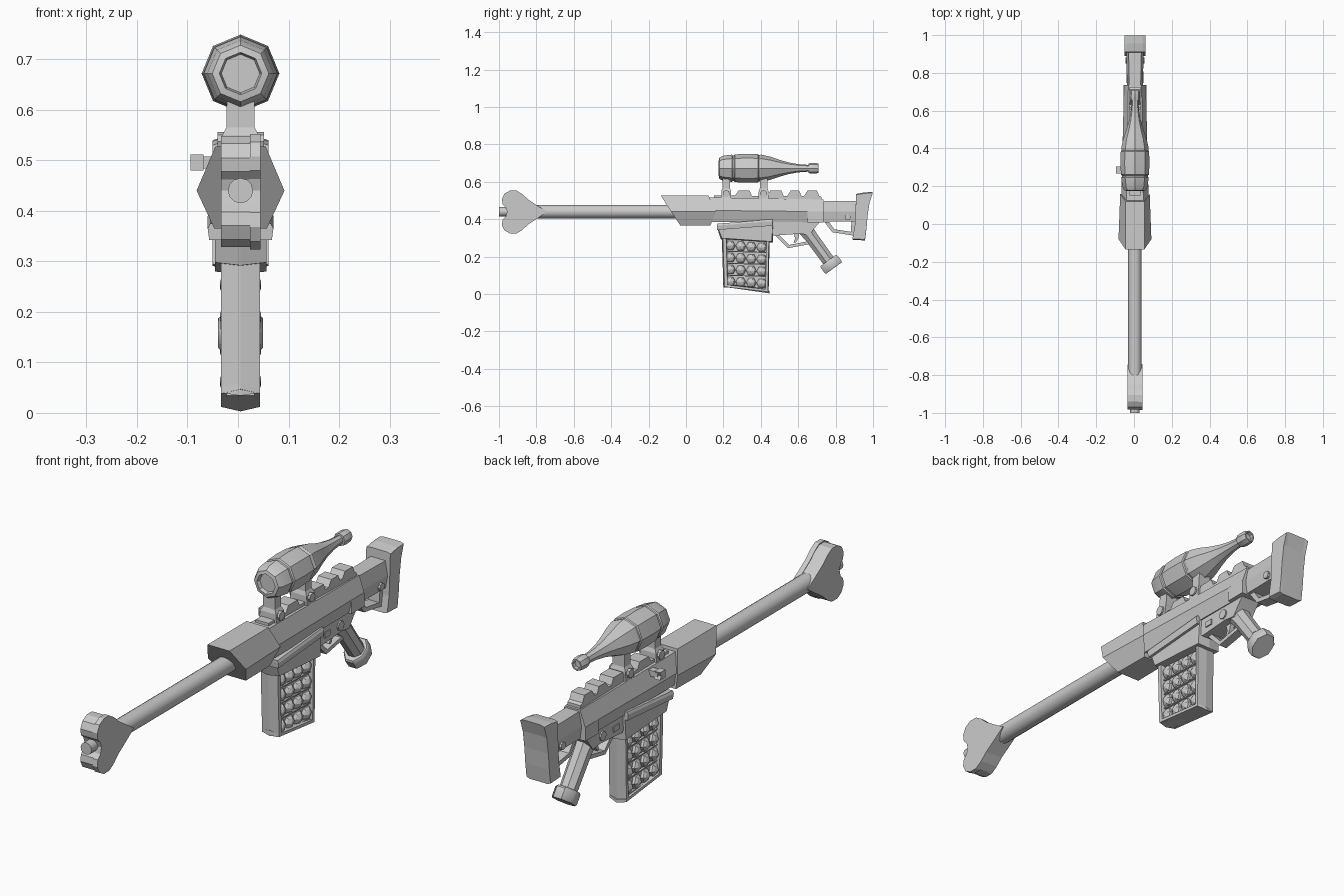
import bpy, bmesh, math
from mathutils import Vector

XC = 0.005  # centre line of the model


def finish(name, bm, smooth=False):
    bmesh.ops.recalc_face_normals(bm, faces=bm.faces)
    me = bpy.data.meshes.new(name)
    bm.to_mesh(me)
    bm.free()
    ob = bpy.data.objects.new(name, me)
    bpy.context.collection.objects.link(ob)
    if smooth:
        bpy.ops.object.select_all(action='DESELECT')
        ob.select_set(True)
        bpy.context.view_layer.objects.active = ob
        bpy.ops.object.shade_smooth_by_angle(angle=math.radians(35))
    return ob


def loft(name, rings, smooth=False):
    """Skin a list of equal-length point rings and cap the ends."""
    bm = bmesh.new()
    vs = [[bm.verts.new(p) for p in r] for r in rings]
    n = len(vs[0])
    for a, b in zip(vs, vs[1:]):
        for i in range(n):
            bm.faces.new((a[i], a[(i + 1) % n], b[(i + 1) % n], b[i]))
    bm.faces.new(vs[0])
    bm.faces.new(vs[-1])
    return finish(name, bm, smooth)


def prism(name, yz, x0, x1):
    return loft(name, [[(x, y, z) for y, z in yz] for x in (x0, x1)])


def plate(name, yz, half, ridge):
    """Side profile across the width, grown by `ridge` along the centre line."""
    cy = sum(p[0] for p in yz) / len(yz)
    cz = sum(p[1] for p in yz) / len(yz)
    mid = [(XC, y + math.copysign(ridge, y - cy), z + math.copysign(ridge, z - cz)) for y, z in yz]
    return loft(name, [[(XC - half, y, z) for y, z in yz], mid,
                       [(XC + half, y, z) for y, z in yz]])


def lathe(name, prof, origin, axis, sides=8, phase=0.0, sx=1.0, smooth=True):
    """Revolve (distance, radius) pairs about an axis."""
    ax = Vector(axis).normalized()
    u = Vector((1, 0, 0)) if abs(ax.x) < 0.9 else Vector((0, 1, 0))
    u = (u - ax * u.dot(ax)).normalized()
    v = ax.cross(u)
    rings = []
    for d, r in prof:
        c = Vector(origin) + ax * d
        rings.append([c + u * (r * sx * math.cos(phase + 2 * math.pi * i / sides))
                      + v * (r * math.sin(phase + 2 * math.pi * i / sides)) for i in range(sides)])
    return loft(name, rings, smooth)


def hexring(levels):
    """Six-sided section from top, middle and bottom (y, z, half width)."""
    (yt, zt, wt), (ym, zm, wm), (yb, zb, wb) = levels
    return [(XC - wt, yt, zt), (XC + wt, yt, zt), (XC + wm, ym, zm),
            (XC + wb, yb, zb), (XC - wb, yb, zb), (XC - wm, ym, zm)]


# Barrel, muzzle tip and heart-shaped muzzle brake
lathe("barrel", [(0, .036), (.78, .036)], (XC, -.80, .44), (0, 1, 0), 16)
lathe("muzzle_tip", [(0, .025), (.08, .025)], (XC, -1, .44), (0, 1, 0), 12)
half_heart = [(-.955, .44), (-.962, .462), (-.978, .478), (-.982, .505), (-.968, .533),
              (-.94, .548), (-.905, .548), (-.875, .53), (-.845, .503), (-.79, .467)]
heart = half_heart + [(-.745, .44)] + [(y, .876 - z) for y, z in half_heart[:0:-1]]
prism("muzzle_brake", heart, -.034, .026)
prism("muzzle_brake_rim", [(-.87 + (y + .87) * 1.02, .438 + (z - .438) * 1.04) for y, z in heart], .024, .045)

# Handguard, receiver and stock
loft("handguard", [hexring([(-.135, .527, .05), (-.08, .44, .087), (-.03, .365, .052)]),
                   hexring([(.12, .527, .05), (.16, .44, .078), (.13, .365, .05)])])
loft("receiver", [hexring([(.10, .517, .045), (.10, .447, .073), (.10, .385, .05)]),
                  hexring([(.735, .505, .035), (.735, .44, .058), (.735, .383, .045)])])
prism("receiver_rear_block", [(.65, .44), (.735, .44), (.735, .383), (.65, .383)], XC - .06, XC + .06)
loft("stock_tube", [hexring([(.72, .498, .03), (.72, .44, .042), (.72, .388, .035)]),
                    hexring([(.93, .498, .034), (.93, .44, .046), (.93, .388, .038)])])
lathe("stock_pin", [(-.05, .016), (.05, .016)], (XC, .865, .41), (1, 0, 0), 8)
strut = [(.74, .385), (.782, .33), (.91, .31), (.91, .328), (.793, .346), (.765, .385)]
prism("stock_lower_strut", strut, XC - .025, XC + .025)
prism("stock_rear_strut", [(.885, .39), (.92, .39), (.91, .315), (.88, .32)], XC - .025, XC + .025)
butt = [(.91, .535), (.955, .543), (.998, .545), (.981, .49), (.971, .42), (.965, .35),
        (.957, .286), (.89, .29), (.902, .36), (.906, .44)]
loft("butt_pad", [[(XC + s * w, y, .415 + (z - .415) * k) for y, z in butt]
                  for s, w, k in ((-1, .055, .96), (-1, .04, 1), (1, .04, 1), (1, .055, .96))])

# Scalloped top rail
rail = [(.15, .50), (.15, .527), (.26, .527), (.28, .55)]
for a, b in ((.28, .34), (.45, .51), (.56, .605), (.65, .70)):
    rail += [(a - .018, .525), (a, .552), (b, .552), (b + .012, .525)]
rail = rail[:3] + rail[4:] + [(.725, .518), (.725, .49)]
prism("top_rail", rail, XC - .03, XC + .03)

# Scope mounts with cross bolts
for i, y in enumerate((.215, .415)):
    leg = [(-.024, -.028, .61), (.024, .028, .61)]
    loft(f"scope_mount_{i + 1}", [
        [(XC + sx * w, y + sy * d, z) for sx, sy in ((-1, -1), (1, -1), (1, 1), (-1, 1))]
        for z, w, d in ((.51, .04, .027), (.55, .036, .026), (.565, .028, .02), (.625, .027, .02))])
    lathe(f"mount_bolt_{i + 1}", [(-.046, .019), (.046, .019)], (XC, y, .537), (1, 0, 0), 8)

# Bottle-shaped scope with two raised bands
bottle = [(.19, .038), (.175, .042), (.178, .056), (.195, .066), (.245, .073), (.249, .069), (.257, .069),
          (.261, .074), (.32, .077), (.385, .075), (.389, .071), (.397, .071), (.401, .073),
          (.45, .062), (.50, .045), (.55, .031), (.60, .022), (.655, .018), (.655, .026),
          (.67, .028), (.70, .027), (.708, .024), (.708, .018), (.695, .016)]
lathe("bottle_scope", bottle, (XC, 0, .672), (0, 1, 0), 8)

# Magazine well
loft("magazine_well_lip", [
    [(XC - w, .165 + d, zf), (XC + w, .165 + d, zf), (XC + w, .463, zr), (XC - w, .463, zr)]
    for w, d, zf, zr in ((.06, .0, .375, .40), (.065, .0, .365, .39), (.062, .002, .342, .365))])
plate("magazine_well", [(.172, .35), (.192, .298), (.458, .28), (.465, .38)], .051, .006)

# Magazine frame, inner core and rows of pointed rounds
plate("magazine_front", [(.197, .30), (.215, .30), (.222, .04), (.206, .04)], .039, .006)
plate("magazine_rear", [(.430, .29), (.443, .29), (.438, .02), (.425, .02)], .039, .004)
plate("magazine_floor", [(.206, .05), (.438, .024), (.438, .012), (.206, .038)], .039, .009)
prism("magazine_core", [(.21, .30), (.435, .29), (.43, .02), (.212, .04)], XC - .019, XC + .019)
for s, side in ((1, "right"), (-1, "left")):
    for r in range(4):
        z = .258 - r * .064
        prism(f"round_shelf_{side}_{r + 1}", [(.21, z - .027), (.43, z - .034), (.43, z - .039), (.21, z - .032)],
              XC, XC + s * .028)
        for c in range(4):
            lathe(f"round_{side}_{r + 1}_{c + 1}", [(0, .028), (.010, .028), (.018, .020), (.026, .003)],
                  (XC + s * .015, .238 + c * .056, z - c * .003), (s, -.25, 0), 6, smooth=False)

# Trigger housing, guard, trigger and pins
prism("trigger_housing", [(.45, .395), (.72, .39), (.69, .355), (.66, .315), (.61, .322), (.47, .312), (.45, .33)],
      XC - .042, XC + .042)
guard = [(.475, .315), (.545, .245), (.655, .265), (.675, .32), (.655, .32), (.64, .279), (.551, .262), (.50, .315)]
prism("trigger_guard", guard, XC - .018, XC + .018)
prism("trigger", [(.575, .325), (.605, .325), (.60, .295), (.585, .272), (.575, .275), (.584, .298)],
      XC - .01, XC + .01)
prism("selector_block", [(.495, .36), (.53, .36), (.53, .338), (.495, .338)], XC - .047, XC + .047)
lathe("housing_pin", [(-.048, .02), (.048, .02)], (XC, .60, .35), (1, 0, 0), 8)

# Grip with wide end cap
g0 = Vector((XC, .64, .345))
gd = Vector((0, .59, -.81))
lathe("grip", [(0, .043), (.05, .038), (.21, .036)], g0, gd, 8, math.pi / 8)
lathe("grip_cap", [(.205, .054), (.212, .06), (.25, .06), (.256, .056)], g0, gd, 8, math.pi / 8, .8)

# Charging handle on the left
prism("charging_handle_stem", [(.272, .508), (.30, .508), (.30, .484), (.272, .484)], -.08, -.03)
prism("charging_handle_knob", [(.268, .512), (.304, .512), (.296, .495), (.304, .48), (.268, .48)], -.094, -.068)
